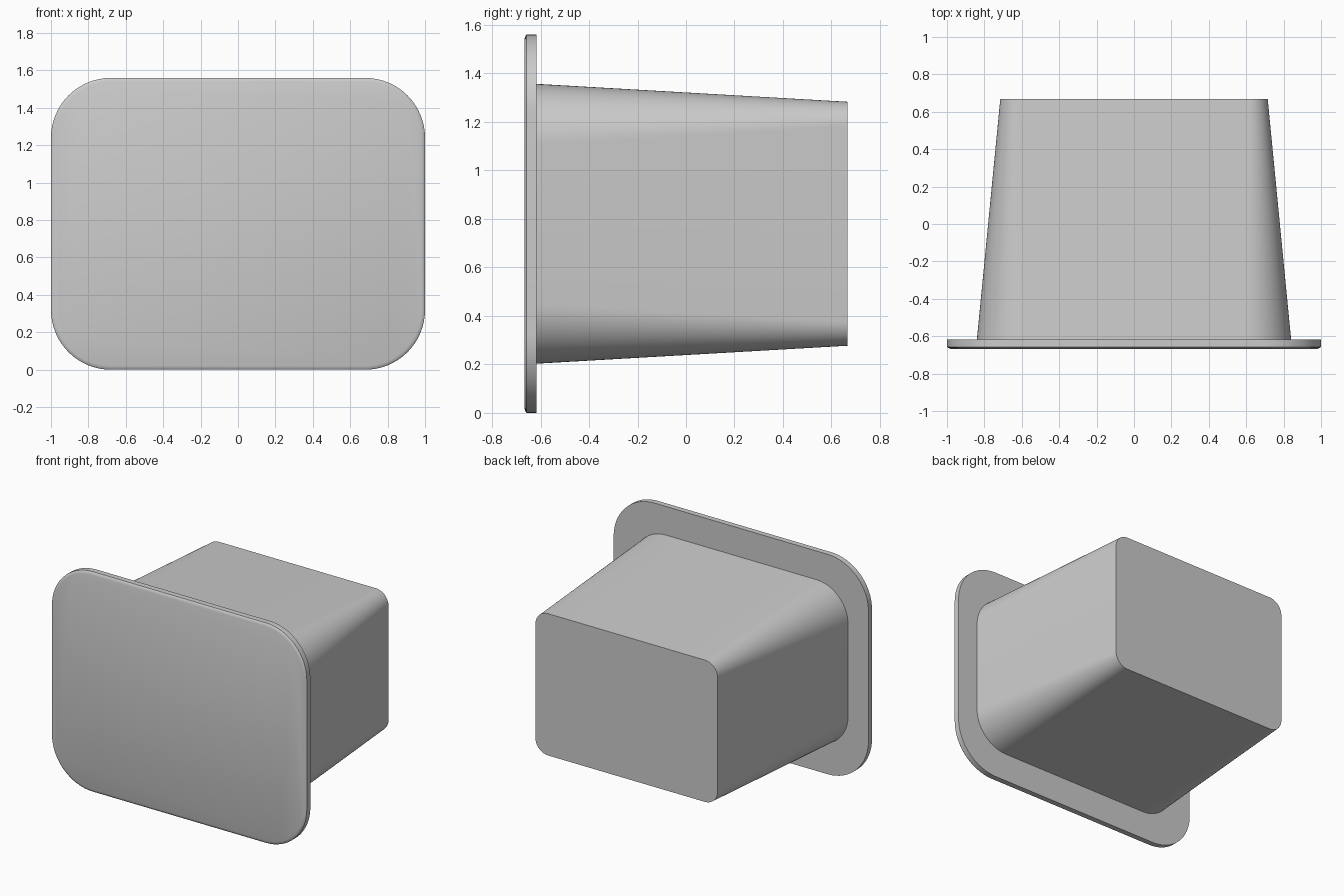
import bpy, bmesh, math

if "Cube" in bpy.data.objects:
    bpy.data.objects.remove(bpy.data.objects["Cube"])

CENTRE_Z = 0.78
SEGMENTS = 16


def ring(bm, y, half_w, half_h, radius):
    """Rounded rectangle facing y."""
    verts = []
    corners = [(1, 1), (-1, 1), (-1, -1), (1, -1)]
    for i, (sx, sz) in enumerate(corners):
        cx, cz = sx * (half_w - radius), sz * (half_h - radius)
        for k in range(SEGMENTS + 1):
            a = math.radians(90) * (i + k / SEGMENTS)
            verts.append(bm.verts.new((cx + radius * math.cos(a), y,
                                       CENTRE_Z + cz + radius * math.sin(a))))
    return verts


# Rings from front to back: y, half width, half height, corner radius
sections = [
    (-0.667, 0.980, 0.760, 0.300),   # flat front of the flange
    (-0.662, 0.995, 0.775, 0.315),   # softened front edge
    (-0.657, 1.000, 0.780, 0.320),
    (-0.617, 1.000, 0.780, 0.320),   # back of the flange
    (-0.617, 0.840, 0.577, 0.250),   # foot of the tapered body
    (0.667, 0.715, 0.503, 0.100),    # back end of the body
]

# Flange and tapered body as one closed loft
bm = bmesh.new()
rings = [ring(bm, *s) for s in sections]
for a, b in zip(rings, rings[1:]):
    n = len(a)
    for i in range(n):
        j = (i + 1) % n
        bm.faces.new((a[i], a[j], b[j], b[i]))
bm.faces.new(rings[0])
bm.faces.new(rings[-1])
bmesh.ops.recalc_face_normals(bm, faces=bm.faces)

mesh = bpy.data.meshes.new("flanged_plug")
bm.to_mesh(mesh)
bm.free()
plug = bpy.data.objects.new("flanged_plug", mesh)
bpy.context.collection.objects.link(plug)

# Smooth corners, sharp rims
bpy.context.view_layer.objects.active = plug
plug.select_set(True)
bpy.ops.object.shade_smooth_by_angle(angle=math.radians(30))
